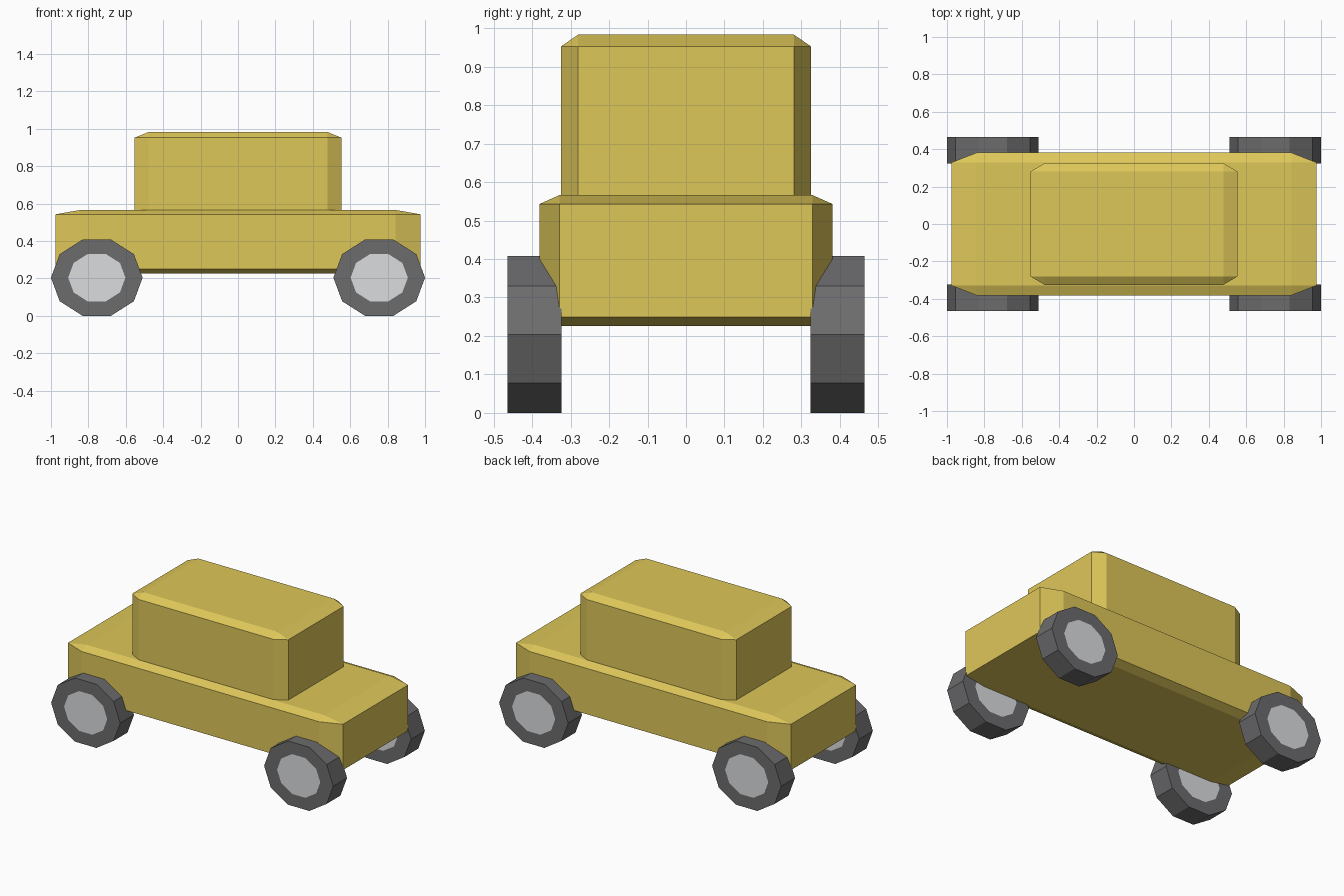
import bpy
import bmesh
from math import cos, sin, tau
from mathutils import Vector

if "Cube" in bpy.data.objects:
    bpy.data.objects.remove(bpy.data.objects["Cube"], do_unlink=True)


def material(name, rgb):
    mat = bpy.data.materials.new(name)
    mat.use_nodes = True
    mat.diffuse_color = (*rgb, 1)
    shader = mat.node_tree.nodes["Principled BSDF"]
    shader.inputs["Base Color"].default_value = (*rgb, 1)
    return mat


PAINT = material("mustard paint", (0.73, 0.57, 0.10))
RUBBER = material("dark grey rubber", (0.15, 0.15, 0.155))
METAL = material("light grey metal", (0.71, 0.72, 0.74))


def finish(name, bm, size, centre, materials):
    bmesh.ops.scale(bm, vec=size, verts=bm.verts)
    bmesh.ops.recalc_face_normals(bm, faces=bm.faces)
    mesh = bpy.data.meshes.new(name)
    bm.to_mesh(mesh)
    bm.free()
    for mat in materials:
        mesh.materials.append(mat)
    obj = bpy.data.objects.new(name, mesh)
    obj.location = centre
    bpy.context.collection.objects.link(obj)


def chamfered_box(name, size, centre):
    # Bevelling before scaling keeps the chamfers proportional to each side
    bm = bmesh.new()
    bmesh.ops.create_cube(bm, size=1)
    bmesh.ops.bevel(bm, geom=bm.edges[:], offset=0.068, segments=1,
                    profile=0.5, affect='EDGES')
    finish(name, bm, size, centre, [PAINT])


def wheel(name, centre, sides=10):
    bm = bmesh.new()
    rim = [bm.verts.new((cos(tau * i / sides), -0.5, sin(tau * i / sides)))
           for i in range(sides)]
    disc = bm.faces.new(rim)
    side = bmesh.ops.extrude_face_region(bm, geom=[disc], use_keep_orig=True)
    bmesh.ops.translate(bm, vec=Vector((0, 1, 0)),
                        verts=[v for v in side["geom"]
                               if isinstance(v, bmesh.types.BMVert)])
    bmesh.ops.recalc_face_normals(bm, faces=bm.faces)
    # Flush hubcaps on both the outer and inner discs
    discs = [f for f in bm.faces if len(f.verts) == sides]
    bmesh.ops.inset_individual(bm, faces=discs, thickness=0.375)
    for f in bm.faces:
        f.material_index = 1 if len(f.verts) == sides else 0
    finish(name, bm, (0.245, 0.14, 0.2145), centre, [RUBBER, METAL])


# Body
chamfered_box("lower_body", (1.95, 0.762, 0.34), (0, 0, 0.396))
chamfered_box("cabin", (1.106, 0.65, 0.448), (0, 0, 0.759))

# Wheels
for end, x in (("right", -0.755), ("left", 0.755)):
    for row, y in (("front", -0.394), ("back", 0.394)):
        wheel(f"{row}_{end}_wheel", (x, y, 0.204))
